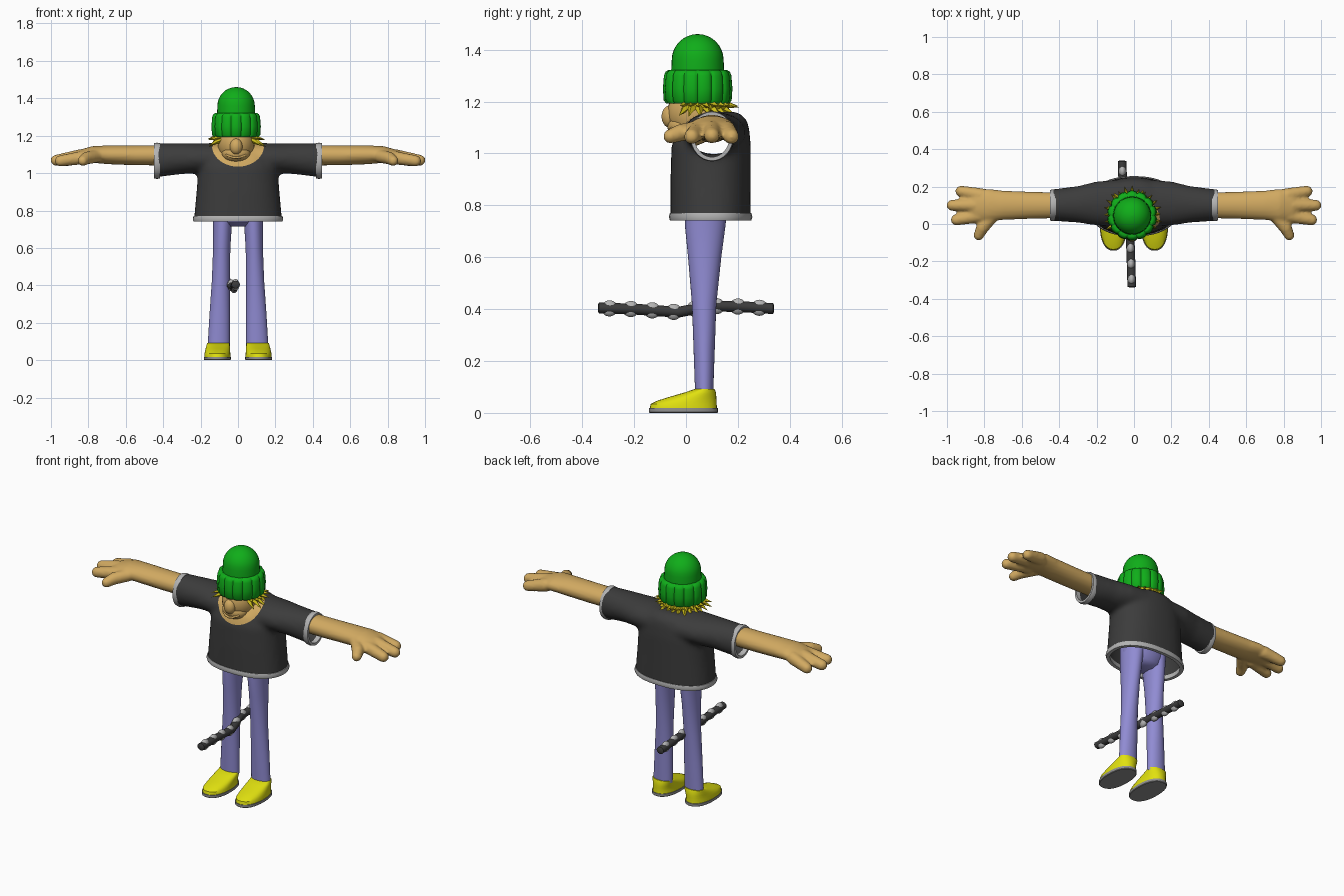
import bpy, bmesh, math, random
from mathutils import Vector, Matrix

random.seed(4)
if "Cube" in bpy.data.objects:
    bpy.data.objects.remove(bpy.data.objects["Cube"])


def material(name, r, g, b):
    m = bpy.data.materials.new(name)
    m.use_nodes = True
    m.diffuse_color = (r, g, b, 1)
    bsdf = m.node_tree.nodes["Principled BSDF"]
    bsdf.inputs["Base Color"].default_value = (r, g, b, 1)
    bsdf.inputs["Roughness"].default_value = 0.8
    return m


GREEN = material("hat green", 0.005, 0.42, 0.01)
BLACK = material("shirt charcoal", 0.045, 0.045, 0.045)
SKIN = material("skin tan", 0.64, 0.4, 0.12)
JEANS = material("jeans lilac", 0.28, 0.26, 0.65)
YELLOW = material("shoe yellow", 0.75, 0.75, 0.005)
HAIR = material("hair yellow", 0.6, 0.5, 0.01)
TRIM = material("trim grey", 0.45, 0.45, 0.45)
STEEL = material("sole grey", 0.28, 0.28, 0.28)


def finish(name, bm, mat, angle=40):
    bmesh.ops.recalc_face_normals(bm, faces=bm.faces[:])
    me = bpy.data.meshes.new(name)
    bm.to_mesh(me)
    bm.free()
    ob = bpy.data.objects.new(name, me)
    bpy.context.collection.objects.link(ob)
    me.materials.append(mat)
    bpy.ops.object.select_all(action="DESELECT")
    ob.select_set(True)
    bpy.context.view_layer.objects.active = ob
    bpy.ops.object.shade_smooth_by_angle(angle=math.radians(angle))
    return ob


def loft(bm, sections, axis="z", power=2, n=32, caps=True, radial=None):
    """Sections are (position on axis, centre u, centre v, radius u, radius v)."""
    rings = []
    for t, cu, cv, ru, rv in sections:
        ring = []
        for i in range(n):
            a = math.tau * i / n
            k = radial(a) if radial else 1
            c, s = math.cos(a), math.sin(a)
            u = cu + k * ru * math.copysign(abs(c) ** (2 / power), c)
            v = cv + k * rv * math.copysign(abs(s) ** (2 / power), s)
            ring.append(bm.verts.new({"z": (u, v, t), "x": (t, u, v), "y": (u, t, v)}[axis]))
        rings.append(ring)
    for a, b in zip(rings, rings[1:]):
        for i in range(n):
            bm.faces.new((a[i], a[(i + 1) % n], b[(i + 1) % n], b[i]))
    if caps:
        bm.faces.new(rings[0])
        bm.faces.new(rings[-1])
    return [v for ring in rings for v in ring]


def ball(bm, centre, radii):
    m = Matrix.Translation(centre) @ Matrix.Diagonal((*radii, 1))
    bmesh.ops.create_uvsphere(bm, u_segments=32, v_segments=20, radius=1, matrix=m)


def capsule(bm, p, rp, q, rq):
    """Round-ended tapered rod from p to q."""
    span = Vector(q) - Vector(p)
    arc = [math.radians(d) for d in (0, 20, 40, 60, 80)]
    shape = [(-rp * math.sin(a), rp * math.cos(a)) for a in reversed(arc)]
    shape += [(span.length + rq * math.sin(a), rq * math.cos(a)) for a in arc]
    place = Matrix.Translation(p) @ span.to_track_quat("Z", "Y").to_matrix().to_4x4()
    for v in loft(bm, [(t, 0, 0, r, r) for t, r in shape], n=16):
        v.co = place @ v.co


def fuse(ob, voxel, smooth):
    r = ob.modifiers.new("fuse", "REMESH")
    r.mode, r.voxel_size, r.use_smooth_shade = "VOXEL", voxel, True
    s = ob.modifiers.new("soften", "SMOOTH")
    s.iterations = smooth


def baked(ob):
    """Evaluated copy of an object as a bmesh."""
    dg = bpy.context.evaluated_depsgraph_get()
    bm = bmesh.new()
    bm.from_mesh(bpy.data.meshes.new_from_object(ob.evaluated_get(dg)))
    return bm


def mirrored(name, build, mat, after=None):
    for side, s in (("left", 1), ("right", -1)):
        bm = bmesh.new()
        build(bm)
        bmesh.ops.transform(bm, matrix=Matrix.Diagonal((s, 1, 1, 1)), verts=bm.verts[:])
        ob = finish(side + "_" + name, bm, mat)
        if after:
            after(ob)


# Shirt: torso and sleeves fused, neck scooped, ends cut open
bm = bmesh.new()
loft(bm, [(0.70, 0, 0.095, 0.24, 0.155), (0.76, 0, 0.095, 0.235, 0.155), (0.9, 0, 0.095, 0.222, 0.155),
          (1.03, 0, 0.097, 0.212, 0.153), (1.09, 0, 0.105, 0.19, 0.14), (1.13, 0, 0.12, 0.15, 0.115),
          (1.16, 0, 0.13, 0.1, 0.07)], power=2.3)
loft(bm, [(-0.48, 0.1, 1.065, 0.08, 0.093), (-0.3, 0.105, 1.078, 0.098, 0.083), (-0.2, 0.11, 1.08, 0.118, 0.08),
          (0, 0.115, 1.08, 0.13, 0.083), (0.2, 0.11, 1.08, 0.118, 0.08), (0.3, 0.105, 1.078, 0.098, 0.083),
          (0.48, 0.1, 1.065, 0.08, 0.093)], axis="x")
body = finish("shirt_form", bm, BLACK)
fuse(body, 0.014, 6)
bm = bmesh.new()
ball(bm, (0, 0, 1.17), (0.145, 0.15, 0.145))
scoop = finish("neck_cutter", bm, SKIN)


def cut_with_scoop(operation):
    b = body.modifiers.new("scoop", "BOOLEAN")
    b.operation, b.object, b.solver = operation, scoop, "EXACT"
    out = baked(body)
    body.modifiers.remove(b)
    return out


finish("neck", cut_with_scoop("INTERSECT"), SKIN)
bm = cut_with_scoop("DIFFERENCE")
for co, no in (((0, 0, 0.75), (0, 0, -1)), ((0.43, 0, 0), (1, 0, 0)), ((-0.43, 0, 0), (-1, 0, 0))):
    bmesh.ops.bisect_plane(bm, geom=bm.verts[:] + bm.edges[:] + bm.faces[:], plane_co=co, plane_no=no, clear_outer=True)
finish("shirt", bm, BLACK)
for helper in (body, scoop):
    bpy.data.objects.remove(helper)

# Grey hem and cuffs, each a closed band
bm = bmesh.new()
loft(bm, [(z, 0, 0.095, 0.238 + d, 0.157 + d) for z, d in
          ((0.77, -0.02), (0.77, 0), (0.755, 0.004), (0.742, 0), (0.742, -0.02), (0.77, -0.02))],
     power=2.3, n=48, caps=False)
finish("shirt_hem", bm, TRIM)
mirrored("cuff", lambda bm: loft(bm, [(x, 0.1, 1.066, 0.082 + d, 0.094 + d) for x, d in
         ((0.418, -0.014), (0.418, 0), (0.434, 0.003), (0.448, 0), (0.448, -0.014), (0.418, -0.014))],
         axis="x", caps=False), TRIM)


# Arms and hands
def arm(bm):
    loft(bm, [(0.36, 0.1, 1.095, 0.068, 0.054), (0.55, 0.1, 1.095, 0.072, 0.053), (0.7, 0.1, 1.098, 0.078, 0.05),
              (0.78, 0.1, 1.1, 0.088, 0.044), (0.85, 0.1, 1.088, 0.085, 0.036), (0.88, 0.1, 1.083, 0.06, 0.025)], axis="x")
    for knuckle, tip in (((0.82, 0.155, 1.09), (0.925, 0.175, 1.065)), ((0.85, 0.1, 1.09), (0.972, 0.1, 1.068)),
                         ((0.82, 0.045, 1.085), (0.95, 0.022, 1.065))):
        capsule(bm, knuckle, 0.037, tip, 0.03)
    capsule(bm, (0.76, 0.04, 1.09), 0.035, (0.81, -0.02, 1.08), 0.034)
    capsule(bm, (0.81, -0.02, 1.08), 0.034, (0.83, -0.06, 1.066), 0.028)


mirrored("arm", arm, SKIN, lambda ob: fuse(ob, 0.009, 3))


# Trousers
def leg(bm):
    loft(bm, [(0.08, 0.103, 0.07, 0.059, 0.035), (0.25, 0.098, 0.07, 0.054, 0.041), (0.42, 0.092, 0.07, 0.048, 0.047),
              (0.6, 0.087, 0.072, 0.046, 0.064), (0.72, 0.083, 0.074, 0.05, 0.078), (0.85, 0.075, 0.08, 0.065, 0.085)])


mirrored("leg", leg, JEANS)
bm = bmesh.new()
loft(bm, [(0.715, 0, 0.075, 0.06, 0.05), (0.735, 0, 0.075, 0.115, 0.077), (0.78, 0, 0.08, 0.138, 0.085),
          (0.9, 0, 0.085, 0.14, 0.088)])
finish("hips", bm, JEANS)

# Shoes
mirrored("sole", lambda bm: loft(bm, [(0, 0.11, -0.01, 0.069, 0.13), (0.003, 0.11, -0.01, 0.072, 0.133),
         (0.018, 0.11, -0.01, 0.072, 0.133)], power=2.3), STEEL)
mirrored("shoe", lambda bm: loft(bm, [(0.016, 0.11, -0.01, 0.07, 0.13), (0.035, 0.11, -0.009, 0.069, 0.127),
         (0.048, 0.109, 0.005, 0.067, 0.113), (0.062, 0.108, 0.027, 0.065, 0.09),
         (0.08, 0.106, 0.057, 0.062, 0.058), (0.093, 0.105, 0.073, 0.059, 0.037)], power=2.2), YELLOW)

# Head, muzzle and nose
HX, HY = -0.01, 0.045
bm = bmesh.new()
ball(bm, (HX, 0.04, 1.155), (0.098, 0.112, 0.11))
ball(bm, (HX, -0.01, 1.105), (0.076, 0.062, 0.05))
finish("head", bm, SKIN)
bm = bmesh.new()
ball(bm, (HX, -0.062, 1.142), (0.034, 0.032, 0.043))
finish("nose", bm, SKIN)
bm = bmesh.new()
mouth = [(HX + 0.05 * t, -0.073 + 0.02 * t * t, 1.082 + 0.014 * t * t) for t in (-1, -0.5, 0, 0.5, 1)]
for p, q in zip(mouth, mouth[1:]):
    capsule(bm, p, 0.006, q, 0.006)
finish("lip", bm, SKIN)

# Hair: a back shell and ragged locks around the sides and back
bm = bmesh.new()
ball(bm, (HX, 0.062, 1.185), (0.106, 0.108, 0.042))
finish("hair_shell", bm, HAIR)
bm = bmesh.new()
for row, (drop, count) in enumerate(((0.01, 17), (0.035, 16))):
    for i in range(count):
        a = math.radians(-28 + 236 * i / (count - 1))
        out = Vector((math.cos(a), math.sin(a), 0))
        root = Vector((HX, HY, 1.195 - 0.012 * row)) + out * 0.085
        tip = out * random.uniform(0.055, 0.08) - Vector((0, 0, drop + random.uniform(0, 0.01)))
        turn = tip.to_track_quat("Z", "Y").to_matrix().to_4x4()
        place = Matrix.Translation(root + tip / 2) @ turn
        bmesh.ops.create_cone(bm, segments=4, cap_ends=True, radius1=0.021, radius2=0, depth=tip.length, matrix=place)
finish("hair_locks", bm, HAIR, 20)

# Knitted hat: ribbed brim and dome
bm = bmesh.new()
loft(bm, [(z, HX, HY, r, r) for z, r in ((1.21, 0.09), (1.195, 0.108), (1.193, 0.122), (1.205, 0.131), (1.25, 0.134),
          (1.3, 0.13), (1.315, 0.124), (1.322, 0.112), (1.318, 0.09))],
     n=112, radial=lambda a: 0.93 + 0.07 * abs(math.sin(7 * a)) ** 0.4)
finish("hat_brim", bm, GREEN, 50)
bm = bmesh.new()
dome = [(1.22, 0.1), (1.32, 0.102), (1.36, 0.1)]
dome += [(1.36 + 0.1 * math.sin(t), 0.1 * math.cos(t)) for t in (math.radians(d) for d in range(12, 90, 11))]
loft(bm, [(z, HX, HY, r, r) for z, r in dome])
finish("hat_dome", bm, GREEN)

# Hanging chain between the legs: dark strap with steel links
path = [(-0.335, -0.012, 0.404), (-0.2, -0.016, 0.4), (-0.03, -0.022, 0.388), (0.03, -0.035, 0.4),
        (0.09, -0.052, 0.412), (0.2, -0.06, 0.41), (0.335, -0.063, 0.402)]
strap, links = bmesh.new(), bmesh.new()
ends = [(path[0][0] - 0.005, *path[0][1:], 0.012, 0.012)]
loft(strap, ends + [(y, x, z, 0.023, 0.021) for y, x, z in path] + [(0.34, -0.063, 0.402, 0.012, 0.012)], axis="y", n=12)
for i in range(8):
    y = -0.295 + 0.0825 * i
    a, b = next((p, q) for p, q in zip(path, path[1:]) if p[0] <= y <= q[0])
    f = (y - a[0]) / (b[0] - a[0])
    ball(links, (a[1] + f * (b[1] - a[1]), y, a[2] + f * (b[2] - a[2])), (0.02, 0.032, 0.031))
finish("chain_strap", strap, BLACK)
finish("chain_links", links, TRIM)
